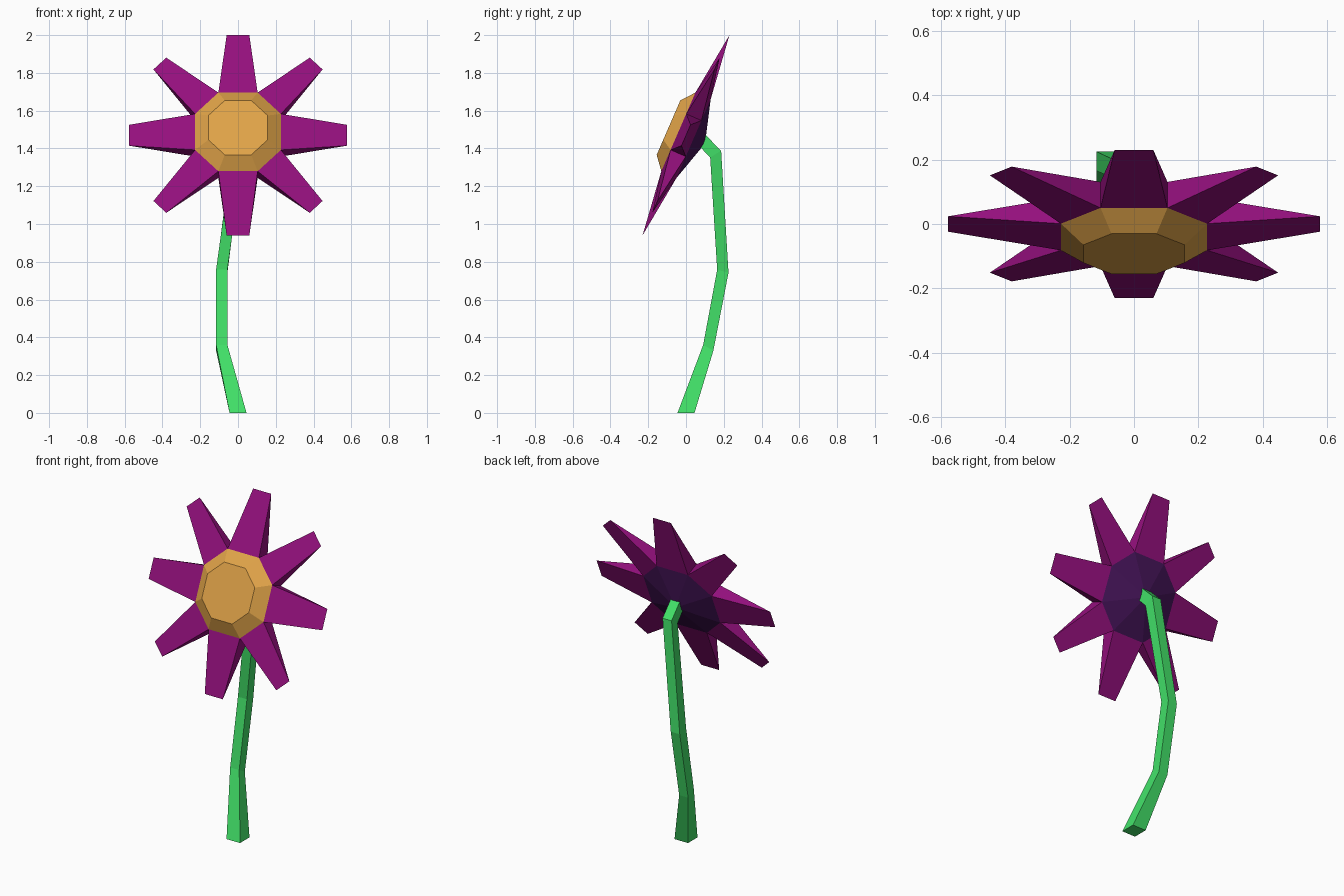
import bpy
from mathutils import Vector

if "Cube" in bpy.data.objects:
    bpy.data.objects.remove(bpy.data.objects["Cube"])


def material(name, rgb):
    m = bpy.data.materials.new(name)
    m.diffuse_color = (*rgb, 1)
    m.use_nodes = True
    m.node_tree.nodes["Principled BSDF"].inputs["Base Color"].default_value = m.diffuse_color
    return m


purple = material("petal purple", (0.296, 0.005, 0.205))
orange = material("centre orange", (0.745, 0.366, 0.065))
indigo = material("sepal indigo", (0.060, 0.007, 0.100))
green = material("stem green", (0.054, 0.745, 0.138))


def add_object(name, verts, faces, mat):
    me = bpy.data.meshes.new(name)
    me.from_pydata(verts, [], faces)
    me.materials.append(mat)
    ob = bpy.data.objects.new(name, me)
    bpy.context.collection.objects.link(ob)
    return ob


# Tilted flower head frame: across, up the disc, out of the disc
CENTRE = Vector((0, 0, 1.47))
UP = Vector((0, 0.398, 0.917))
OUT = Vector((0, -0.917, 0.398))


def head(x, v, n):
    return CENTRE + Vector((x, 0, 0)) + UP * v + OUT * n


def octagon(a, h, n):
    """Eight corners: apothem a, half length h of the four upright/level sides."""
    pts = [(a, -h), (a, h), (h, a), (-h, a), (-a, h), (-a, -h), (-h, -a), (h, -a)]
    return [head(x, v, n) for x, v in pts]


front = octagon(0.227, 0.104, 0.044)
back = octagon(0.227, 0.104, -0.044)
button = octagon(0.157, 0.070, 0.101)

# Flower centre: bevelled octagonal button
faces = [(i, (i + 1) % 8, (i + 1) % 8 + 8, i + 8) for i in range(8)]
faces.append(tuple(range(8, 16)))
add_object("flower_centre", front + button, faces, orange)

# Petals: one wedge per octagon side, thinning to a sharp tip edge
verts, faces = [], []
for i in range(8):
    j = (i + 1) % 8
    reach, half = (0.578, 0.060) if i % 2 == 0 else (0.585, 0.048)
    mid = (front[i] + front[j] + back[i] + back[j]) / 4 - CENTRE
    side = (front[j] - front[i]).normalized()
    tip = CENTRE + mid.normalized() * reach
    k = len(verts)
    verts += [front[i], front[j], back[i], back[j], tip - side * half, tip + side * half]
    faces += [(k, k + 4, k + 5, k + 1), (k + 2, k + 3, k + 5, k + 4),
              (k, k + 2, k + 4), (k + 1, k + 5, k + 3)]
add_object("petals", verts, faces, purple)

# Back of the head: shallow cone
add_object("flower_back", back + [head(0, 0, -0.11)],
           [((i + 1) % 8, i, 8) for i in range(8)], indigo)

# Stem: four-sided bent tube; rows are centre x, y, z, half width, half depth, depth tilt
rows = [(0, 0, 0, 0.045, 0.045, 0),
        (-0.086, 0.118, 0.345, 0.030, 0.027, -0.015),
        (-0.086, 0.195, 0.750, 0.030, 0.030, -0.008),
        (-0.004, 0.157, 1.370, 0.030, 0.029, 0.018),
        (0.0, 0.050, 1.480, 0.030, 0.020, 0.025)]
verts, faces = [], []
for x, y, z, w, d, t in rows:
    verts += [(x + sx * w, y + sy * d, z + sy * t)
              for sx, sy in ((-1, -1), (1, -1), (1, 1), (-1, 1))]
for r in range(len(rows) - 1):
    for i in range(4):
        a, b = r * 4 + i, r * 4 + (i + 1) % 4
        faces.append((a, b, b + 4, a + 4))
faces += [(3, 2, 1, 0), (16, 17, 18, 19)]
add_object("stem", verts, faces, green)
